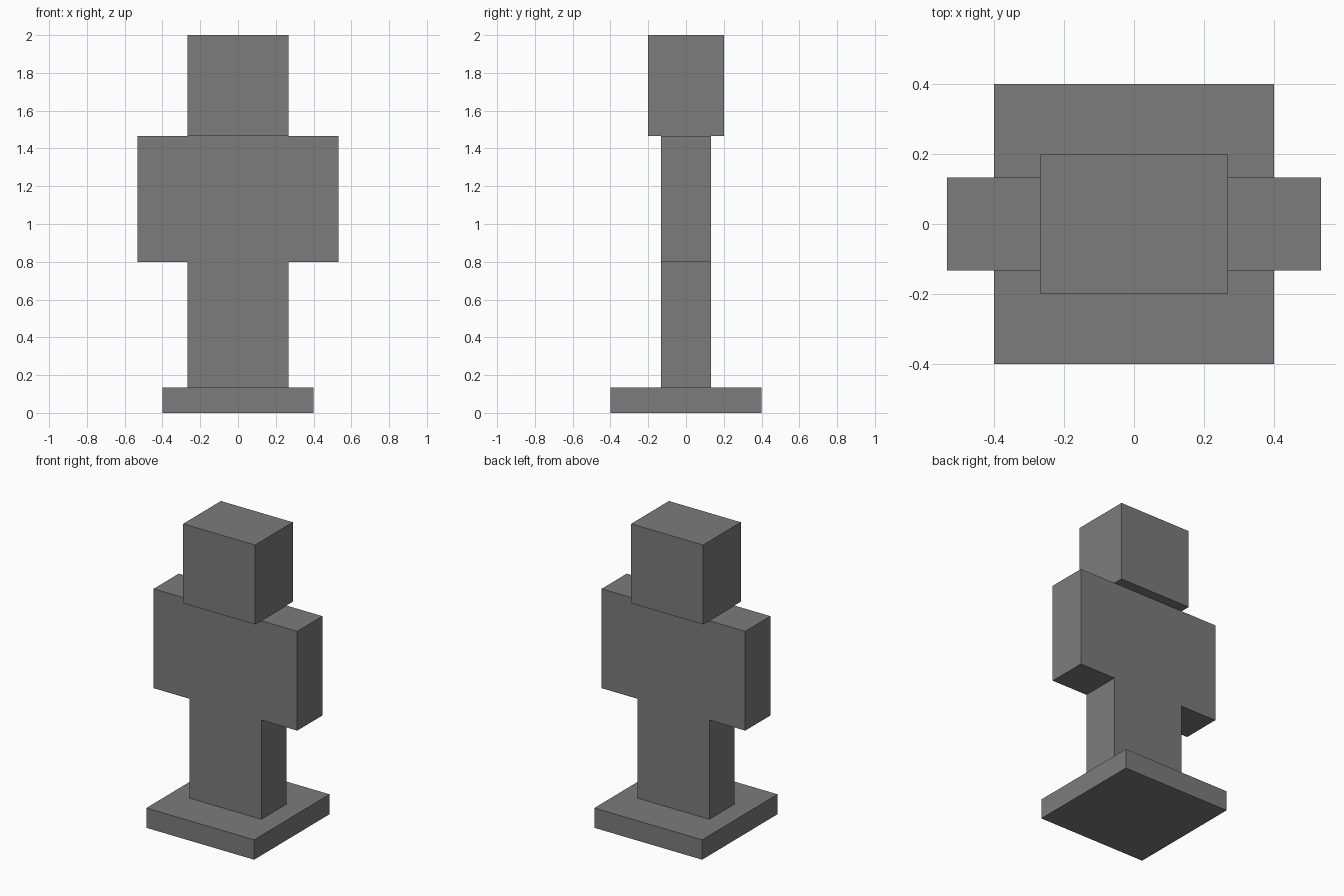
import bpy
import bmesh

cube = bpy.data.objects.get("Cube")
if cube:
    bpy.data.objects.remove(cube, do_unlink=True)

# Single stone colour
GREY = (0.2, 0.2, 0.2, 1.0)
stone = bpy.data.materials.new("stone grey")
stone.use_nodes = True
stone.diffuse_color = GREY
shader = next(n for n in stone.node_tree.nodes if n.type == "BSDF_PRINCIPLED")
shader.inputs["Base Color"].default_value = GREY

# Every size is a whole number of these small units
UNIT = 2 / 30


def extrude_outline(name, half_outline, depth):
    """Mirror a right-hand (x, z) outline and extrude it evenly along y."""
    outline = half_outline + [(-x, z) for x, z in reversed(half_outline)]
    bm = bmesh.new()
    verts = [bm.verts.new((x * UNIT, -depth * UNIT / 2, z * UNIT)) for x, z in outline]
    face = bm.faces.new(verts)
    result = bmesh.ops.extrude_face_region(bm, geom=[face])
    moved = [g for g in result["geom"] if isinstance(g, bmesh.types.BMVert)]
    bmesh.ops.translate(bm, verts=moved, vec=(0, depth * UNIT, 0))
    bmesh.ops.recalc_face_normals(bm, faces=bm.faces)
    mesh = bpy.data.meshes.new(name)
    bm.to_mesh(mesh)
    bm.free()
    mesh.materials.append(stone)
    obj = bpy.data.objects.new(name, mesh)
    bpy.context.collection.objects.link(obj)
    return obj


def block(name, width, depth, bottom, top):
    """Plain box centred on the vertical axis."""
    return extrude_outline(name, [(width / 2, bottom), (width / 2, top)], depth)


# Square plinth
block("base", width=12, depth=12, bottom=0, top=2)

# Legs, torso and arms form one flat slab with wide shoulders
extrude_outline("body", [(4, 2), (4, 12), (8, 12), (8, 22)], depth=4)

# Head overhangs the body at front and back
block("head", width=8, depth=6, bottom=22, top=30)
